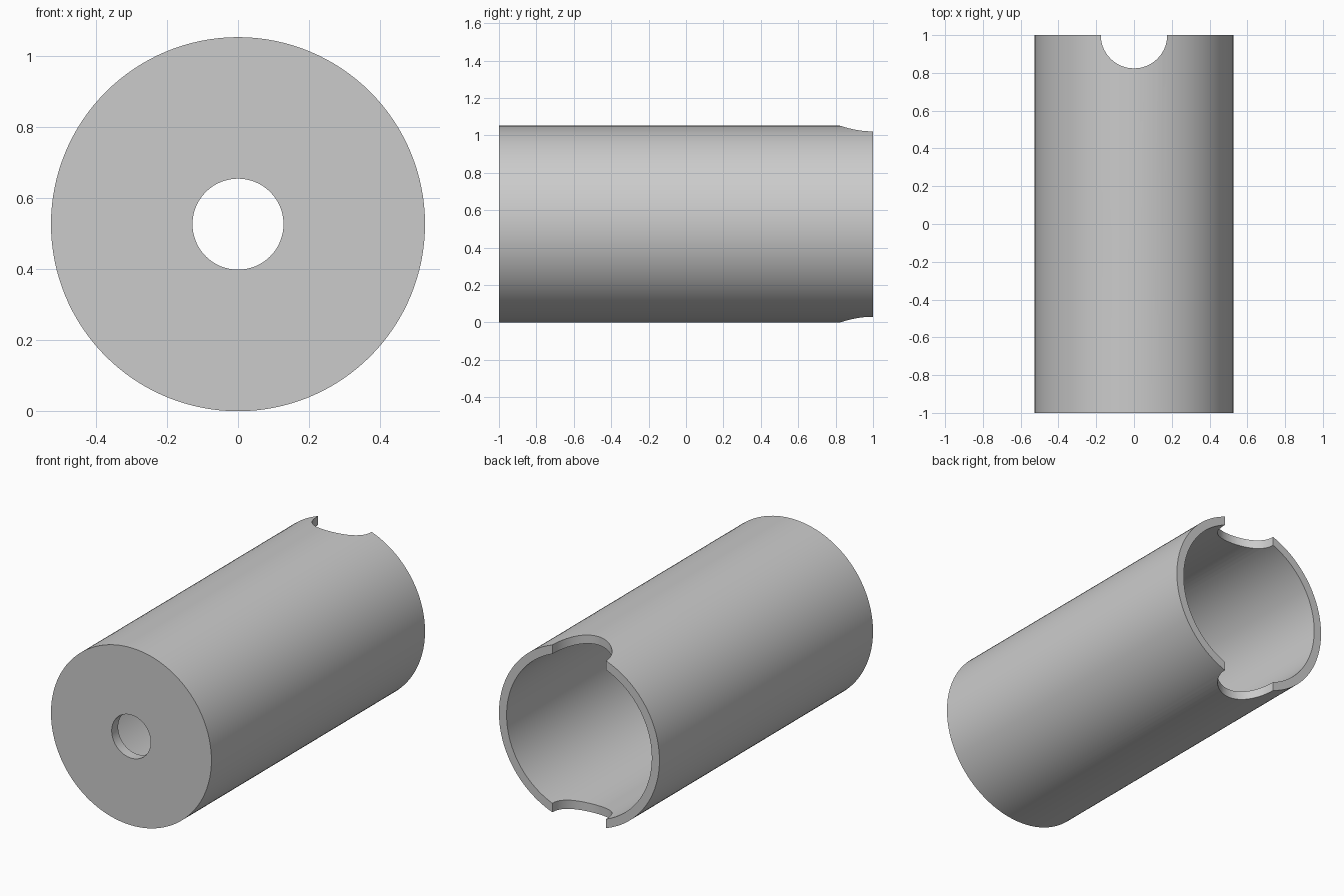
import bpy
import math

if "Cube" in bpy.data.objects:
    bpy.data.objects.remove(bpy.data.objects["Cube"], do_unlink=True)

RADIUS, WALL, FLOOR = 0.526, 0.05, 0.06
HOLE, NOTCH = 0.128, 0.176

grey = bpy.data.materials.new("plain grey")
grey.use_nodes = True
colour = (0.6, 0.6, 0.6, 1)
grey.diffuse_color = colour
grey.node_tree.nodes["Principled BSDF"].inputs["Base Color"].default_value = colour


def cylinder(name, radius, y0, y1, sides):
    """Cylinder lying along y at the height of the cup's axis."""
    bpy.ops.mesh.primitive_cylinder_add(
        vertices=sides, radius=radius, depth=y1 - y0,
        location=(0, (y0 + y1) / 2, RADIUS), rotation=(math.pi / 2, 0, 0))
    ob = bpy.context.object
    ob.name = name
    ob.data.materials.append(grey)
    return ob


# Body: a closed-front tube
cup = cylinder("cup_body", RADIUS, -1, 1, 128)

# Cutters: bore, front hole and the upright cut that notches both rims
bore = cylinder("bore_cutter", RADIUS - WALL, -1 + FLOOR, 1.2, 128)
hole = cylinder("hole_cutter", HOLE, -1.2, -0.8, 64)
notch = cylinder("notch_cutter", NOTCH, 0, 1.4, 64)
notch.rotation_euler = (0, 0, 0)
notch.location = (0, 1, RADIUS)

for cutter in (bore, hole, notch):
    cut = cup.modifiers.new(cutter.name, "BOOLEAN")
    cut.operation = "DIFFERENCE"
    cut.solver = "EXACT"
    cut.object = cutter

# Apply the cuts and remove the cutters
bpy.ops.object.select_all(action="DESELECT")
cup.select_set(True)
bpy.context.view_layer.objects.active = cup
for name in [m.name for m in cup.modifiers]:
    bpy.ops.object.modifier_apply(modifier=name)
for cutter in (bore, hole, notch):
    bpy.data.objects.remove(cutter, do_unlink=True)

bpy.ops.object.shade_smooth_by_angle(angle=math.radians(30))
